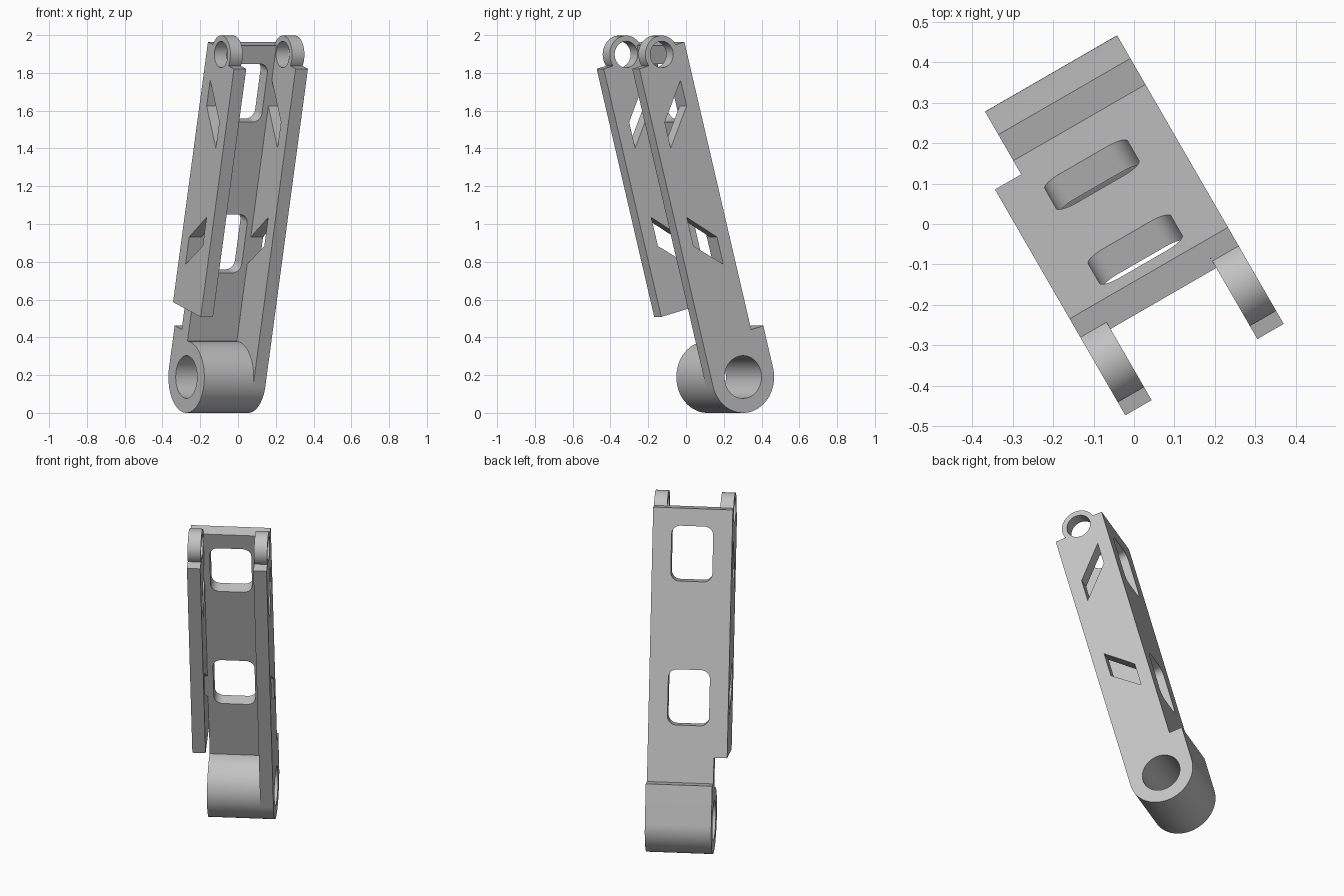
import bpy, bmesh
from math import radians, degrees, cos, sin, asin, acos
from mathutils import Matrix, Vector

cube = bpy.data.objects.get("Cube")
if cube:
    bpy.data.objects.remove(cube, do_unlink=True)

# Main sizes: p = across the channel, u = along the pivot axis, q = along the arm
THICK = 0.075
OUT_L, OUT_R = -0.255, 0.197
IN_L, IN_R = OUT_L + THICK, OUT_R - THICK
HUB_R, BORE_R = 0.19, 0.113
BACK, FRONT = -0.113, 0.19
WEB = BACK + THICK
STEP, TOP, SHOULDER = 0.23, 1.806, 1.74
EYE_P, EYE_Q, EYE_R, EYE_BORE = 0.038, 1.778, 0.1, 0.07
MID = (OUT_L + OUT_R) / 2

# The arm leans forward and is turned about the vertical
place = (Matrix.Translation((-0.1175, 0.2035, 0.19))
         @ Matrix.Rotation(radians(-60), 4, 'Z')
         @ Matrix.Rotation(radians(15), 4, 'Y'))

grey = bpy.data.materials.new("plain grey")
grey.use_nodes = True
colour = (0.55, 0.55, 0.55, 1)
grey.diffuse_color = colour
grey.node_tree.nodes["Principled BSDF"].inputs["Base Color"].default_value = colour


def arc(cx, cy, r, start, end, n=48):
    """Points along an arc, angles in degrees."""
    angles = [radians(start + (end - start) * i / n) for i in range(n + 1)]
    return [(cx + r * cos(a), cy + r * sin(a)) for a in angles]


def circle(cx, cy, r, n=64):
    return arc(cx, cy, r, 0, 360, n)[:-1]


def prism(name, profile, lo, hi, across=False):
    """Extrude a (p, q) profile along u, or a (u, q) profile along p."""
    bm = bmesh.new()
    swap = (lambda a, b, d: (d, a, b)) if across else (lambda a, b, d: (a, d, b))
    face = bm.faces.new([bm.verts.new(swap(a, b, lo)) for a, b in profile])
    new = bmesh.ops.extrude_face_region(bm, geom=[face])["geom"]
    move = Vector(swap(0, 0, hi - lo))
    bmesh.ops.translate(bm, vec=move,
                        verts=[v for v in new if isinstance(v, bmesh.types.BMVert)])
    bmesh.ops.recalc_face_normals(bm, faces=bm.faces[:])
    mesh = bpy.data.meshes.new(name)
    bm.to_mesh(mesh)
    bm.free()
    obj = bpy.data.objects.new(name, mesh)
    bpy.context.collection.objects.link(obj)
    obj.matrix_world = place
    return obj


def finish(obj, cutters):
    """Cut the holes, then colour and shade the part."""
    for c in cutters:
        m = obj.modifiers.new("hole", 'BOOLEAN')
        m.operation, m.solver, m.object = 'DIFFERENCE', 'EXACT', c
        c.hide_render = True
    bpy.context.view_layer.update()
    graph = bpy.context.evaluated_depsgraph_get()
    mesh = bpy.data.meshes.new_from_object(obj.evaluated_get(graph))
    obj.modifiers.clear()
    obj.data = mesh
    for c in cutters:
        bpy.data.objects.remove(c, do_unlink=True)
    mesh.materials.clear()
    mesh.materials.append(grey)
    mesh.shade_smooth()
    mesh.set_sharp_from_angle(angle=radians(25))


def side_cutters(lo, hi):
    """Eye hole and the two slanted openings of a side plate."""
    a, b = WEB, EYE_P + THICK
    holes = [circle(EYE_P, EYE_Q, EYE_BORE),
             [(a, 1.475), (b, 1.285), (b, 1.427), (a, 1.617)],
             [(a, 0.608), (b, 0.748), (b, 0.905), (a, 0.757)]]
    return [prism("cutter", h, lo - 0.1, hi + 0.1) for h in holes]


# Shared upper end of both side plates: shoulder, eye, back corner
eye_start = degrees(asin((SHOULDER - EYE_Q) / EYE_R))
eye_end = 180 - degrees(asin((TOP - EYE_Q) / EYE_R))
upper = ([(FRONT, SHOULDER)] + arc(EYE_P, EYE_Q, EYE_R, eye_start, eye_end)
         + [(BACK, TOP)])

# Long side plate, reaching round the pivot
long_profile = (arc(0, 0, HUB_R, 180, 360) + upper
                + [(BACK, STEP), (-HUB_R, STEP)])
plate = prism("long_side_plate", long_profile, IN_R, OUT_R)
finish(plate, side_cutters(IN_R, OUT_R)
       + [prism("cutter", circle(0, 0, BORE_R), IN_R - 0.1, OUT_R + 0.1)])

# Short side plate, ending above the pivot
plate = prism("short_side_plate", [(BACK, 0.38), (FRONT, 0.38)] + upper, OUT_L, IN_L)
finish(plate, side_cutters(OUT_L, IN_L))

# Pivot barrel with a flat back
meet = 360 + degrees(acos(WEB / HUB_R))
hub = prism("pivot_barrel", arc(0, 0, HUB_R, 180, meet, 80)
            + [(WEB, STEP), (BACK, STEP), (-HUB_R, STEP)], IN_L, IN_R)
finish(hub, [prism("cutter", circle(0, 0, BORE_R), IN_L - 0.1, IN_R + 0.1)])


def window(low, high, half=0.118, r=0.05):
    """Rounded opening through the back web."""
    pts = []
    for sx, top, start in ((1, 1, 0), (-1, 1, 90), (-1, 0, 180), (1, 0, 270)):
        cq = high - r if top else low + r
        pts += arc(MID + sx * (half - r), cq, r, start, start + 90, 10)
    return prism("cutter", pts, BACK - 0.1, WEB + 0.1, across=True)


# Back web with two windows
web = prism("back_web", [(BACK, STEP), (WEB, STEP), (WEB, TOP), (BACK, TOP)], IN_L, IN_R)
finish(web, [window(0.56, 0.88), window(1.387, 1.705)])
